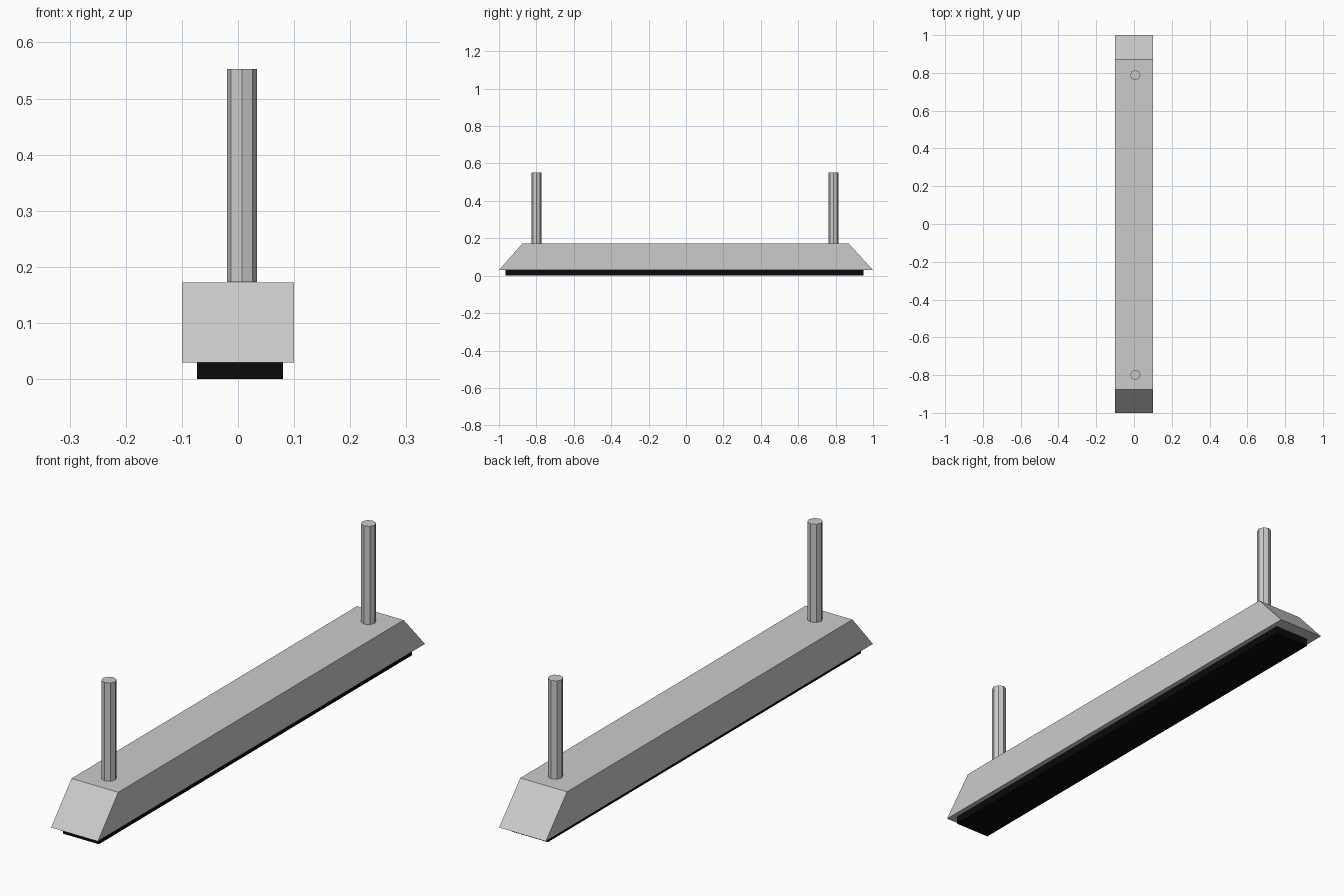
import bpy, bmesh

if "Cube" in bpy.data.objects:
    bpy.data.objects.remove(bpy.data.objects["Cube"])


def box(name, x0, x1, y0, y1, z0, z1, top_y=None):
    """Box with an optional shorter top along y."""
    t0, t1 = top_y or (y0, y1)
    bm = bmesh.new()
    side = [bm.verts.new((x0, y, z)) for y, z in
            ((y0, z0), (y1, z0), (t1, z1), (t0, z1))]
    face = bm.faces.new(side)
    new = bmesh.ops.extrude_face_region(bm, geom=[face])["geom"]
    bmesh.ops.translate(bm, vec=(x1 - x0, 0, 0),
                        verts=[g for g in new if isinstance(g, bmesh.types.BMVert)])
    bmesh.ops.recalc_face_normals(bm, faces=bm.faces)
    mesh = bpy.data.meshes.new(name)
    bm.to_mesh(mesh)
    bm.free()
    obj = bpy.data.objects.new(name, mesh)
    bpy.context.collection.objects.link(obj)
    return obj


# Housing with sloped ends
box("lamp_housing", -0.1, 0.1, -1, 1, 0.03, 0.172, top_y=(-0.875, 0.87))

# Dark panel under the housing
panel = box("lower_panel", -0.073, 0.08, -0.965, 0.949, 0.0, 0.03)
black = bpy.data.materials.new("black")
black.diffuse_color = (0.003, 0.003, 0.003, 1)
black.use_nodes = True
black.node_tree.nodes["Principled BSDF"].inputs["Base Color"].default_value = black.diffuse_color
panel.data.materials.append(black)

# Hanging rods
for name, y in (("front_rod", -0.799), ("back_rod", 0.788)):
    z0, z1 = 0.173, 0.553
    bpy.ops.mesh.primitive_cylinder_add(vertices=8, radius=0.027, depth=z1 - z0,
                                        location=(0.007, y, (z0 + z1) / 2))
    bpy.context.object.name = name
